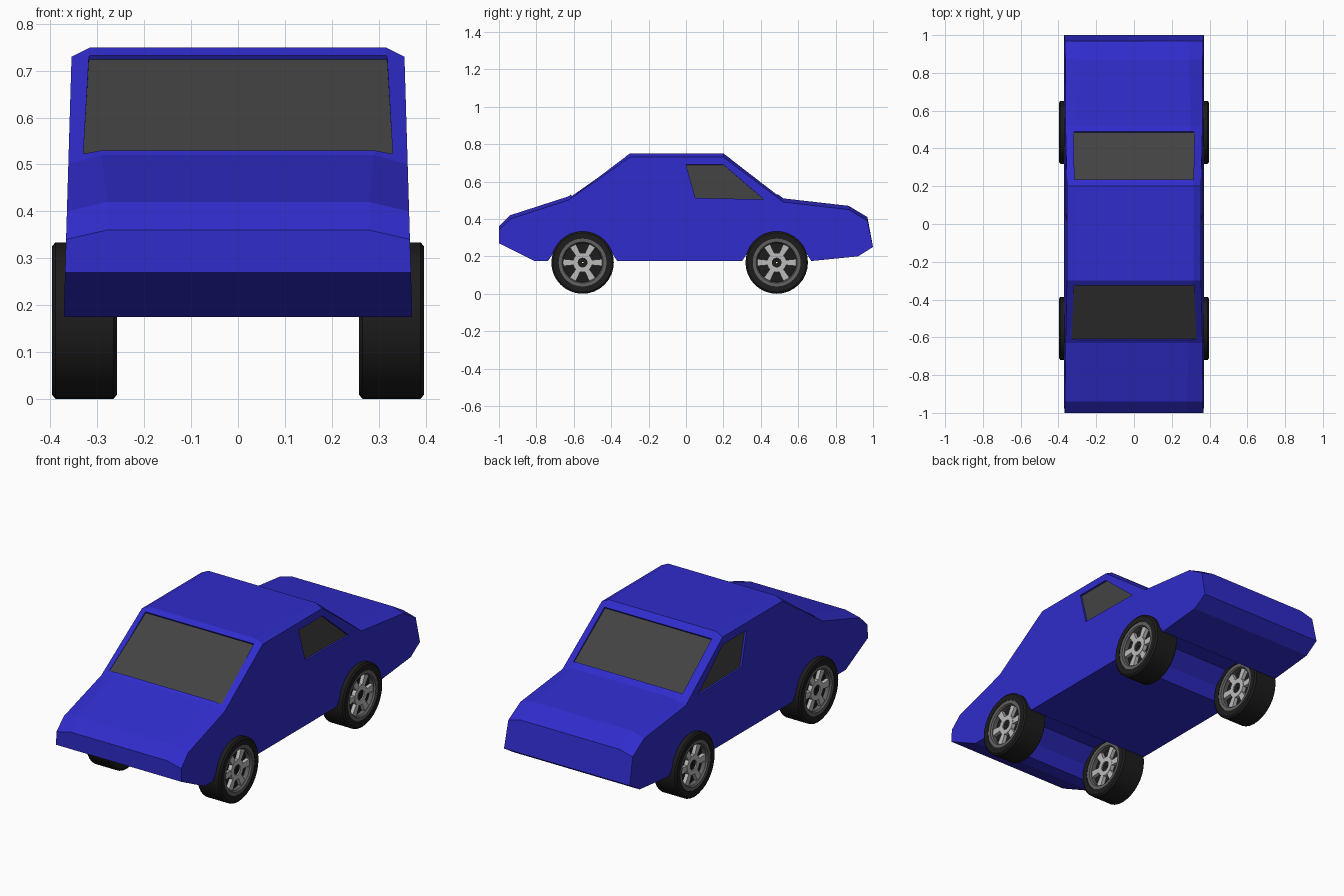
import bpy, bmesh, math
from mathutils import Vector

if "Cube" in bpy.data.objects:
    bpy.data.objects.remove(bpy.data.objects["Cube"])


def material(name, rgb):
    m = bpy.data.materials.new(name)
    m.diffuse_color = (*rgb, 1)
    m.use_nodes = True
    m.node_tree.nodes["Principled BSDF"].inputs["Base Color"].default_value = m.diffuse_color
    return m


BLUE = material("blue_paint", (0.03, 0.025, 0.6))
GLASS = material("dark_glass", (0.055, 0.055, 0.055))
RUBBER = material("rubber", (0.012, 0.012, 0.012))
STEEL = material("dark_steel", (0.12, 0.12, 0.12))
ALLOY = material("light_alloy", (0.5, 0.5, 0.5))


def finish(name, bm, mat=None):
    bmesh.ops.recalc_face_normals(bm, faces=bm.faces)
    me = bpy.data.meshes.new(name)
    bm.to_mesh(me)
    bm.free()
    ob = bpy.data.objects.new(name, me)
    bpy.context.collection.objects.link(ob)
    if mat:
        me.materials.append(mat)
    return ob


def prism(name, points, normal, lo, hi, mat=None):
    """Extrude a polygon along its normal from lo to hi."""
    bm = bmesh.new()
    n = Vector(normal).normalized()
    a = [bm.verts.new(Vector(p) + n * lo) for p in points]
    b = [bm.verts.new(Vector(p) + n * hi) for p in points]
    bm.faces.new(a)
    bm.faces.new(b)
    for i in range(len(a)):
        j = (i + 1) % len(a)
        bm.faces.new((a[i], a[j], b[j], b[i]))
    return finish(name, bm, mat)


# Body shell: shoulder line (y, z, inner x), rear to front, then underside (y, z)
shoulder = [(0.97, 0.39, 0.29), (0.87, 0.45, 0.29), (0.52, 0.49, 0.30), (0.20, 0.73, 0.315),
            (-0.30, 0.73, 0.315), (-0.63, 0.50, 0.29), (-0.94, 0.40, 0.28), (-1.0, 0.34, 0.28)]


def arch(cy):
    return [(cy + dy, z) for dy, z in ((-0.185, 0.175), (-0.145, 0.235), (-0.07, 0.30),
                                       (0.07, 0.30), (0.145, 0.235), (0.185, 0.175))]


FRONT, REAR = -0.553, 0.485
under = [(-1.0, 0.27), (-0.81, 0.175), *arch(FRONT), *arch(REAR), (0.92, 0.20), (1.0, 0.25)]

bm = bmesh.new()
side, top = {}, {}
for s in (-1, 1):
    outline = [p[:2] for p in shoulder] + under
    side[s] = [bm.verts.new((s * (0.377 - 0.03 * z), y, z)) for y, z in outline]
    top[s] = [bm.verts.new((s * x, y, z + 0.02)) for y, z, x in shoulder]
    bm.faces.new(side[s])
n = len(shoulder)
for i in range(n - 1):
    bm.faces.new((top[-1][i], top[-1][i + 1], top[1][i + 1], top[1][i]))
    for s in (-1, 1):
        bm.faces.new((side[s][i], side[s][i + 1], top[s][i + 1], top[s][i]))
for i in range(n, len(side[1]) - 1):
    bm.faces.new((side[-1][i], side[-1][i + 1], side[1][i + 1], side[1][i]))
for low, high, t in ((n, n - 1, n - 1), (-1, 0, 0)):
    bm.faces.new((side[-1][low], side[-1][high], top[-1][t],
                  top[1][t], side[1][high], side[1][low]))
body = finish("body", bm, BLUE)

# Windows: recess cut into the body with a glass pane at its floor
windows = {
    "front_window": ([(-0.33, -0.615, 0.530), (0.33, -0.615, 0.530),
                      (0.318, -0.325, 0.733), (-0.318, -0.325, 0.733)], (0, -0.57, 0.82)),
    "rear_window": ([(-0.32, 0.49, 0.532), (0.32, 0.49, 0.532),
                     (0.315, 0.235, 0.724), (-0.315, 0.235, 0.724)], (0, 0.60, 0.80)),
}
for s, label in ((-1, "left"), (1, "right")):
    quad = [(s * (0.377 - 0.03 * z), y, z)
            for y, z in ((0.0, 0.69), (0.20, 0.69), (0.415, 0.505), (0.05, 0.512))]
    windows[label + "_window"] = (quad, (s, 0, 0.03))
for name, (quad, normal) in windows.items():
    cutter = prism(name + "_cutter", quad, normal, -0.012, 0.03)
    cutter.hide_render = True
    cutter.hide_viewport = True
    cut = body.modifiers.new(name, 'BOOLEAN')
    cut.object = cutter
    cut.operation = 'DIFFERENCE'
    cut.solver = 'EXACT'
    prism(name, quad, normal, -0.02, -0.011, GLASS)


# Wheels: lathed around the x axis, the same on both faces
def lathe(name, profile, at, mat, segments=32):
    bm = bmesh.new()
    rings = []
    for k in range(segments):
        a = 2 * math.pi * k / segments
        rings.append([bm.verts.new((at[0] + x, at[1] + r * math.cos(a), at[2] + r * math.sin(a)))
                      for r, x in profile])
    m = len(profile)
    for k in range(segments):
        p, q = rings[k], rings[(k + 1) % segments]
        for i in range(m):
            j = (i + 1) % m
            bm.faces.new((p[i], p[j], q[j], q[i]))
    ob = finish(name, bm, mat)
    for f in ob.data.polygons:
        f.use_smooth = True
    bpy.context.view_layer.objects.active = ob
    bpy.ops.object.select_all(action='DESELECT')
    ob.select_set(True)
    bpy.ops.object.shade_smooth_by_angle(angle=math.radians(30))
    return ob


def both(points):
    """Close a half profile by mirroring it in x."""
    return points + [(r, -x) for r, x in reversed(points)]


def wheel(label, at):
    lathe(label + "_tyre", both([(0.128, 0.069), (0.158, 0.0695), (0.167, 0.062)]), at, RUBBER)
    lathe(label + "_rim", both([(0.104, 0.058), (0.110, 0.066), (0.130, 0.067)]), at, STEEL)
    lathe(label + "_disc", both([(0.004, 0.035), (0.106, 0.035)]), at, RUBBER)
    lathe(label + "_hub", both([(0.026, 0.056), (0.052, 0.056)]), at, ALLOY, 24)
    lathe(label + "_cap", both([(0.004, 0.050), (0.028, 0.050)]), at, RUBBER, 16)
    for k in range(6):
        a = math.pi * k / 3
        u = Vector((0, math.cos(a), math.sin(a)))
        v = Vector((0, -math.sin(a), math.cos(a)))
        c = Vector(at)
        quad = [c + u * 0.045 - v * 0.013, c + u * 0.108 - v * 0.019,
                c + u * 0.108 + v * 0.019, c + u * 0.045 + v * 0.013]
        prism(f"{label}_spoke_{k + 1}", quad, (1, 0, 0), -0.054, 0.054, ALLOY)


for s, lr in ((-1, "left"), (1, "right")):
    for y, fr in ((FRONT, "front"), (REAR, "rear")):
        wheel(f"{fr}_{lr}", (s * 0.3275, y, 0.167))
